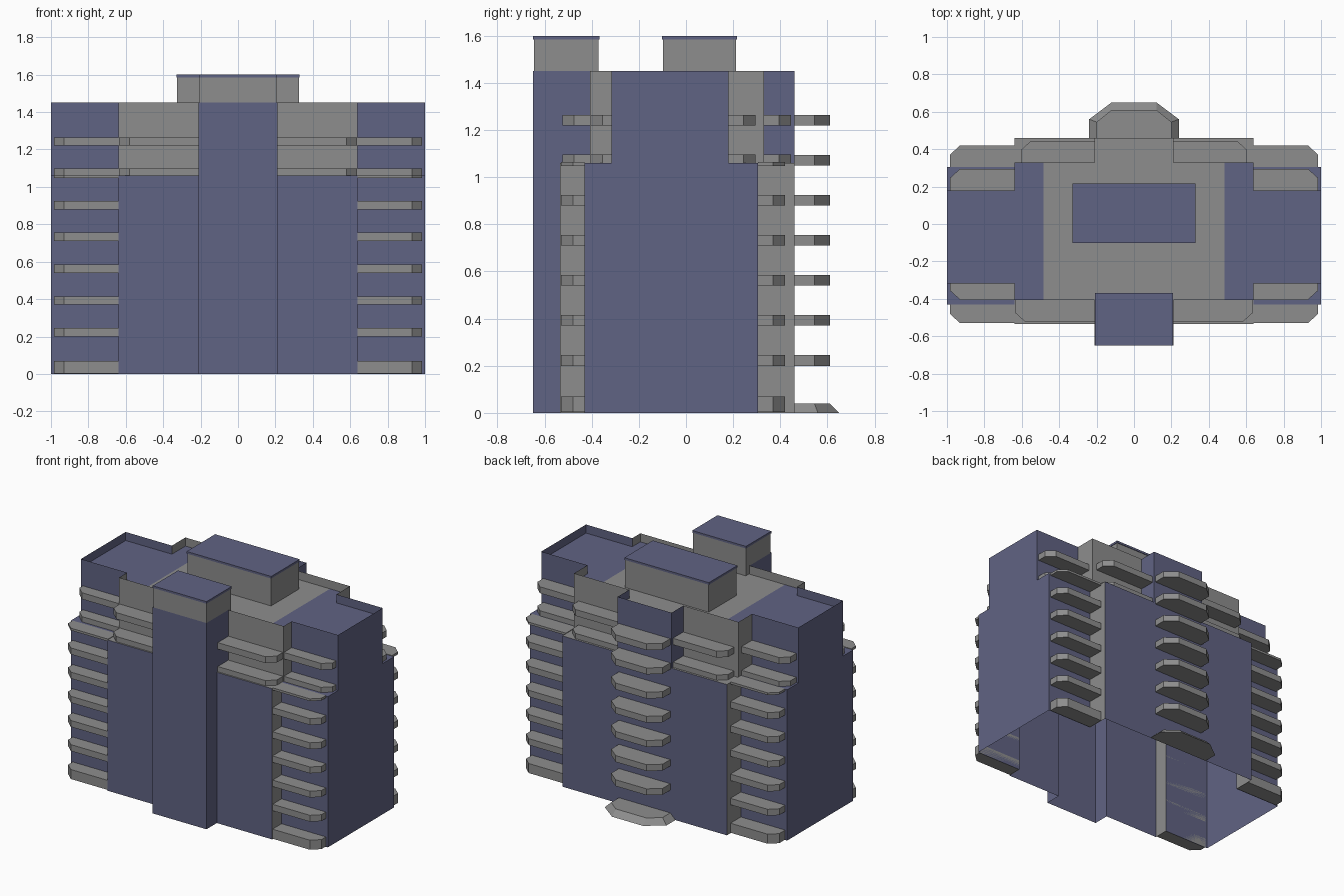
import bpy, bmesh

if "Cube" in bpy.data.objects:
    bpy.data.objects.remove(bpy.data.objects["Cube"])


def material(name, rgb):
    m = bpy.data.materials.new(name)
    m.diffuse_color = (*rgb, 1)
    m.use_nodes = True
    m.node_tree.nodes["Principled BSDF"].inputs["Base Color"].default_value = m.diffuse_color
    return m


BLUE, GRAY = 0, 1
MATS = [material("slate blue", (0.118, 0.125, 0.228)), material("concrete gray", (0.27, 0.27, 0.27))]


def finish(name, bm):
    me = bpy.data.meshes.new(name)
    bm.to_mesh(me)
    bm.free()
    for m in MATS:
        me.materials.append(m)
    ob = bpy.data.objects.new(name, me)
    bpy.context.collection.objects.link(ob)
    return ob


def mirrored(half):
    """Complete a right-half outline (front to back) to a closed loop."""
    return half + [(-x, y) for x, y in reversed(half)]


def walls(name, half, z0, z1, is_gray):
    """Open vertical shell along a symmetric outline."""
    bm = bmesh.new()
    pts = mirrored(half)
    lo = [bm.verts.new((x, y, z0)) for x, y in pts]
    hi = [bm.verts.new((x, y, z1)) for x, y in pts]
    for i in range(len(pts)):
        j = (i + 1) % len(pts)
        f = bm.faces.new((lo[i], lo[j], hi[j], hi[i]))
        f.material_index = GRAY if is_gray(abs(f.calc_center_median().x)) else BLUE
    return finish(name, bm)


def decks(name, z, rects):
    """Flat horizontal panels: x0, x1, y0, y1, colour, mirrored."""
    bm = bmesh.new()
    for x0, x1, y0, y1, col, both in rects:
        spans = [(x0, x1), (-x1, -x0)] if both else [(x0, x1)]
        for a, b in spans:
            f = bm.faces.new([bm.verts.new(p) for p in ((a, y0, z), (b, y0, z), (b, y1, z), (a, y1, z))])
            f.material_index = col
    return finish(name, bm)


def add_prism(bm, bottom, z0, z1, col, top=None):
    lo = [bm.verts.new((x, y, z0)) for x, y in bottom]
    hi = [bm.verts.new((x, y, z1)) for x, y in (top or bottom)]
    n = len(lo)
    faces = [bm.faces.new(lo), bm.faces.new(hi)]
    faces += [bm.faces.new((lo[i], lo[(i + 1) % n], hi[(i + 1) % n], hi[i])) for i in range(n)]
    for f in faces:
        f.material_index = col
    bmesh.ops.recalc_face_normals(bm, faces=faces)


def corner_balconies(name, x0, x1, wall, edge, levels):
    """Pair of balcony stacks with a clipped outer corner."""
    bm = bmesh.new()
    c = 0.05 if edge > wall else -0.05
    shape = [(x0, wall), (x1, wall), (x1, edge - c), (x1 - 0.055, edge), (x0, edge)]
    for z0, z1 in levels:
        add_prism(bm, shape, z0, z1, GRAY)
        add_prism(bm, [(-x, y) for x, y in shape], z0, z1, GRAY)
    return finish(name, bm)


def box(x, y0, y1):
    return [(-x, y0), (x, y0), (x, y1), (-x, y1)]


STEP, ROOF, TOP = 1.06, 1.39, 1.45

# Lower and upper storeys, open underneath, upper walls rising into a parapet
walls("lower_walls",
      [(0.21, -0.65), (0.21, -0.535), (0.64, -0.535), (0.64, -0.43), (1, -0.43),
       (1, 0.305), (0.64, 0.305), (0.64, 0.46)],
      0, STEP, lambda x: 0.6 < x < 0.7)
walls("upper_walls",
      [(0.21, -0.65), (0.21, -0.407), (0.64, -0.407), (0.64, -0.317), (1, -0.317),
       (1, 0.18), (0.64, 0.18), (0.64, 0.33), (0.21, 0.33), (0.21, 0.46)],
      STEP, TOP, lambda x: 0.22 < x < 0.7)

# Terraces at the setback, and the roof
decks("terraces", STEP, [
    (0.64, 1, -0.43, -0.317, BLUE, True), (0.64, 1, 0.18, 0.305, BLUE, True),
    (0.21, 0.64, -0.535, -0.407, GRAY, True), (0.21, 0.64, 0.33, 0.46, GRAY, True)])
decks("roof", ROOF, [
    (-0.485, 0.485, -0.407, 0.33, GRAY, False), (0.485, 0.64, -0.407, 0.33, BLUE, True),
    (0.64, 1, -0.317, 0.18, BLUE, True), (-0.21, 0.21, 0.33, 0.46, GRAY, False),
    (-0.21, 0.21, -0.65, -0.407, GRAY, False)])

# Roof houses with thin blue caps
for name, x, y0, y1 in (("stair_house", 0.205, -0.645, -0.372), ("lift_house", 0.325, -0.097, 0.212)):
    bm = bmesh.new()
    add_prism(bm, box(x, y0, y1), ROOF, 1.585, GRAY)
    add_prism(bm, box(x + 0.004, y0 - 0.004, y1 + 0.004), 1.585, 1.6, BLUE)
    finish(name, bm)

# Balcony stacks on the wings and the recessed upper storeys
floors = [(0.2 + 0.17 * i, 0.245 + 0.17 * i) for i in range(7)]
low = [(0.003, 0.07)] + floors[:5] + [(1.048, 1.064)]
high = [(1.052, 1.097), floors[6]]
corner_balconies("wing_balconies_front", 0.64, 0.985, -0.43, -0.53, low)
corner_balconies("wing_balconies_back", 0.64, 0.985, 0.305, 0.42, low)
corner_balconies("upper_wing_balconies_front", 0.64, 0.985, -0.317, -0.405, high)
corner_balconies("upper_wing_balconies_back", 0.64, 0.985, 0.18, 0.295, high)
corner_balconies("upper_middle_balconies_front", 0.21, 0.635, -0.407, -0.525, high)
corner_balconies("upper_middle_balconies_back", 0.21, 0.605, 0.33, 0.445, high)

# Central rear balconies and the flared entrance canopy
bay = mirrored([(0.2, 0.46), (0.2, 0.545), (0.12, 0.61)])
flare = mirrored([(0.24, 0.46), (0.24, 0.56), (0.12, 0.65)])
bm = bmesh.new()
for z0, z1 in floors:
    add_prism(bm, bay, z0, z1, GRAY)
finish("rear_balconies", bm)
bm = bmesh.new()
add_prism(bm, flare, 0, 0.04, GRAY, top=bay)
finish("entrance_canopy", bm)
